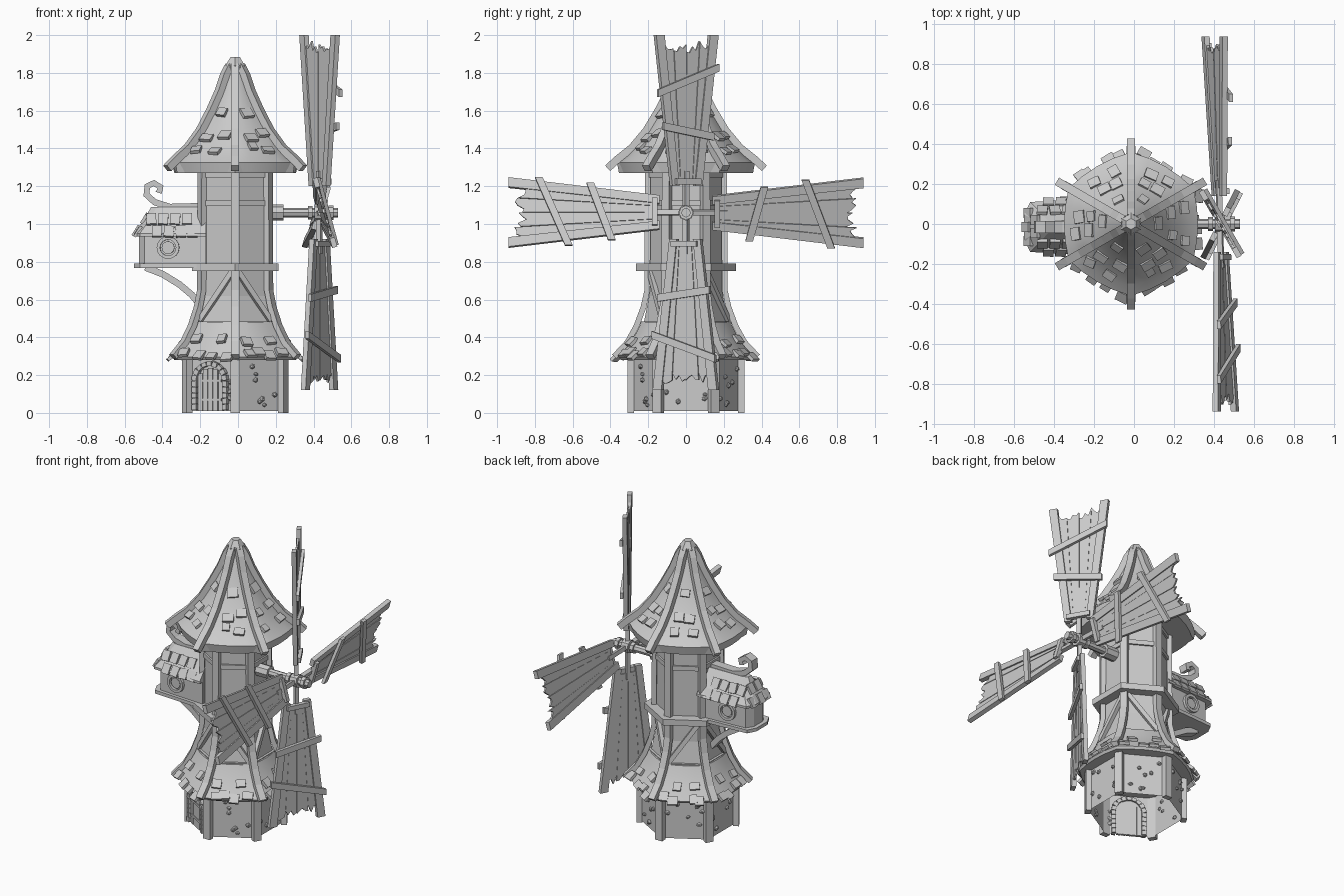
import bpy, bmesh, random
from math import radians, cos, sin, pi, atan2
from mathutils import Matrix, Vector as V

if "Cube" in bpy.data.objects:
    bpy.data.objects.remove(bpy.data.objects["Cube"])

random.seed(4)
CX = -0.015                                   # tower axis
C30 = cos(pi / 6)
CORNERS = [radians(30 + 60 * k) for k in range(6)]
FACES = [radians(60 * k) for k in range(6)]
rnd = random.uniform

def finish(name, bm, smooth=False):
    bmesh.ops.recalc_face_normals(bm, faces=bm.faces)
    me = bpy.data.meshes.new(name)
    bm.to_mesh(me)
    bm.free()
    ob = bpy.data.objects.new(name, me)
    bpy.context.collection.objects.link(ob)
    if smooth:
        bpy.ops.object.select_all(action='DESELECT')
        ob.select_set(True)
        bpy.context.view_layer.objects.active = ob
        bpy.ops.object.shade_smooth_by_angle(angle=radians(28))
    return ob

def box(bm, M, sx, sy, sz):
    bmesh.ops.create_cube(bm, size=1, matrix=M @ Matrix.Diagonal((sx, sy, sz, 1)))

def frame(a, r, z, s=0, pitch=0, roll=0):
    """Local x points outward, y along the wall, z up."""
    return (Matrix.Translation((CX, 0, 0)) @ Matrix.Rotation(a, 4, 'Z') @ Matrix.Translation((r, s, z))
            @ Matrix.Rotation(pitch, 4, 'Y') @ Matrix.Rotation(roll, 4, 'X'))

def loft(bm, rings, bottom=True, top=True):
    vs = [[bm.verts.new(p) for p in ring] for ring in rings]
    n = len(vs[0])
    for a, b in zip(vs, vs[1:]):
        for i in range(n):
            bm.faces.new((a[i], a[(i + 1) % n], b[(i + 1) % n], b[i]))
    if bottom:
        bm.faces.new(vs[0])
    if top:
        bm.faces.new(vs[-1])

def hexring(R, z, n=6, bulge=0):
    pts = []
    for i in range(n):
        a = pi / 6 + 2 * pi * i / n
        d = (a + pi / 6) % (pi / 3) - pi / 6
        r = R * (bulge + (1 - bulge) * C30 / cos(d))
        pts.append((CX + r * cos(a), r * sin(a), z))
    return pts

def sweep(bm, pts, side, w, t):
    """Rectangular bar along a path; w is measured along side."""
    pts = [V(p) for p in pts]
    side = V(side).normalized()
    rings = []
    for i, p in enumerate(pts):
        tan = (pts[min(i + 1, len(pts) - 1)] - pts[max(i - 1, 0)]).normalized()
        n = tan.cross(side).normalized() * t / 2
        s = side * w / 2
        rings.append([p + s + n, p - s + n, p - s - n, p + s - n])
    loft(bm, rings)

def ribs(name, prof, w, t):
    bm = bmesh.new()
    for a in CORNERS:
        sweep(bm, [(CX + r * cos(a), r * sin(a), z) for r, z in prof], (-sin(a), cos(a), 0), w, t)
    finish(name, bm)

def prism(bm, M, pts, d0, d1):
    loft(bm, [[M @ V((x, y, d)) for x, y in pts] for d in (d0, d1)])

def cyl(bm, M, r, depth, n=8):
    bmesh.ops.create_cone(bm, cap_ends=True, segments=n, radius1=r, radius2=r, depth=depth, matrix=M)

def at_height(prof, z):
    for (r0, z0), (r1, z1) in zip(prof, prof[1:]):
        if z0 <= z <= z1:
            return r0 + (r1 - r0) * (z - z0) / (z1 - z0), atan2(r1 - r0, z1 - z0)
    return prof[-1][0], 0

def shingles(name, prof, heights, size):
    bm = bmesh.new()
    for a in FACES:
        for z, count in heights:
            for j in range(count):
                zz = z + rnd(-.015, .015)
                r, th = at_height(prof, zz)
                s = ((j + .5) / count - .5 + rnd(-.12, .12)) * r * .85
                box(bm, frame(a, r * .935 + .006, zz, s, th - .2, rnd(-.15, .15)),
                    .018, size * rnd(.8, 1.25), size * rnd(.8, 1.1))
    finish(name, bm)

# tower walls, base open underneath
bm = bmesh.new()
loft(bm, [hexring(.29, .01), hexring(.29, .31)], bottom=False)
finish("base_wall", bm)
bm = bmesh.new()
loft(bm, [hexring(.235, .42), hexring(.195, .62), hexring(.195, 1.3)])
finish("shaft_wall", bm)

# flared skirt and main roof
skirt = [(.355, .295), (.305, .36), (.265, .42), (.235, .48)]
roof = [(.36, 1.325), (.315, 1.36), (.265, 1.41), (.20, 1.49), (.14, 1.59), (.09, 1.69), (.055, 1.78), (.03, 1.84)]
for name, prof, low in (("skirt_roof", skirt, (.345, .28)), ("main_roof", roof, (.345, 1.27))):
    bm = bmesh.new()
    loft(bm, [hexring(*low, 24, .5)] + [hexring(r, z, 24, .5) for r, z in prof])
    finish(name, bm, True)
bm = bmesh.new()
loft(bm, [hexring(.355, 1.27), hexring(.365, 1.325)])
finish("eave_fascia", bm)
shingles("roof_shingles", roof, [(1.4, 2), (1.47, 2), (1.6, 1)], .055)
shingles("skirt_shingles", skirt, [(.31, 4), (.38, 2)], .055)

# ribs, posts, belts
ribs("roof_ribs", [(.415, 1.295), (.36, 1.345), (.285, 1.405), (.21, 1.495), (.147, 1.6), (.095, 1.7), (.06, 1.79), (.03, 1.84)], .042, .04)
ribs("shaft_ribs", [(.38, .298), (.31, .373), (.262, .46), (.225, .56), (.205, .65), (.202, 1.3)], .045, .03)
ribs("base_posts", [(.293, 0), (.293, .29)], .05, .035)
bm = bmesh.new()
for R, z0, z1 in ((.265, .75, .79), (.24, .455, .485)):
    loft(bm, [hexring(R, z0), hexring(R, z1)])
finish("belts", bm)
bm = bmesh.new()
loft(bm, [hexring(.055, 1.825), hexring(.058, 1.84), hexring(.028, 1.885)])
finish("roof_cap", bm)

# panel timbers: one diagonal per face, rails above
bm = bmesh.new()
for k, a in enumerate(FACES):
    d = 1 if k % 2 else -1
    F = frame(a, 0, 0)
    sweep(bm, [F @ V((.2, .1 * d, .49)), F @ V((.172, -.085 * d, .75))], F.to_3x3() @ V((1, 0, 0)), .025, .028)
    for z in (1.11, 1.26):
        box(bm, frame(a, .17, z), .02, .19, .03)
finish("panel_timbers", bm)

# stones in the base
bm = bmesh.new()
for k, a in enumerate(FACES):
    for j in range(3 if k == 4 else 7):
        s = rnd(-.11, .11) if k != 4 else random.choice((-.118, .118))
        M = frame(a, .253, rnd(.04, .26), s, 0, rnd(-.4, .4))
        bmesh.ops.create_icosphere(bm, subdivisions=1, radius=1,
                                   matrix=M @ Matrix.Diagonal((.014, rnd(.012, .02), rnd(.01, .016), 1)))
finish("base_stones", bm)

# arched door on the front left face
bm = bmesh.new()
D = FACES[4]
for j in range(5):
    s = (j - 2) * .031
    top = .16 + (.078 ** 2 - s * s) ** .5
    box(bm, frame(D, .254, top / 2 + .005, s), .018, .027, top - .01)
for z in (.07, .17):
    box(bm, frame(D, .263, z), .012, .14, .014)
finish("door_planks", bm)
bm = bmesh.new()
for sgn in (-1, 1):
    for j in range(5):
        box(bm, frame(D, .258, .03 + j * .031, sgn * .093), .04, .026 * rnd(.85, 1.15), .028)
for j in range(9):
    t = pi * (j + .5) / 9
    box(bm, frame(D, .258, .17 + .09 * sin(t), .093 * cos(t), 0, t), .04, .024 * rnd(.9, 1.2), .028)
finish("door_arch_stones", bm)

# side oriel: floor, walls, hipped roof
YO = -.015
def plan(x1, y0, y1, z, x0=-.17):
    return [(x0, YO - y0, z), (x1 + .03, YO - y1, z), (x1, YO - y1 * .5, z),
            (x1, YO + y1 * .5, z), (x1 + .03, YO + y1, z), (x0, YO + y0, z)]
bm = bmesh.new()
loft(bm, [plan(-.525, .115, .095, .78), plan(-.525, .115, .095, .95)])
finish("oriel_walls", bm)
bm = bmesh.new()
loft(bm, [plan(-.55, .135, .115, .768), plan(-.55, .135, .115, .79)])
finish("oriel_floor", bm)
bm = bmesh.new()
loft(bm, [plan(-.55, .145, .125, .935), plan(-.55, .145, .125, .95), plan(-.50, .09, .075, 1.02), plan(-.46, .035, .03, 1.09)])
finish("oriel_roof", bm)
bm = bmesh.new()
for sgn in (-1, 1):
    for j in range(8):
        x = -.24 - .063 * (j % 4) - (.03 if j > 3 else 0)
        if x < -.47:
            continue
        yy, z = (.125, .96) if j < 4 else (.085, 1.025)
        box(bm, Matrix.Translation((x, YO + sgn * yy, z)) @ Matrix.Rotation(sgn * .55, 4, 'X')
            @ Matrix.Rotation(rnd(-.12, .12), 4, 'Y'), .052, .016, .065)
for y, x, z in ((-.07, -.53, .96), (0, -.54, .965), (.07, -.53, .96), (-.03, -.495, 1.03), (.035, -.495, 1.03)):
    box(bm, Matrix.Translation((x, YO + y, z)) @ Matrix.Rotation(.55, 4, 'Y'), .016, .05, .065)
finish("oriel_shingles", bm)

# round windows on both sides of the oriel
bm = bmesh.new()
for sgn in (-1, 1):
    M = (Matrix.Translation((-.37, YO + sgn * .106, .875)) @ Matrix.Rotation(sgn * .06, 4, 'Z')
         @ Matrix.Rotation(pi / 2, 4, 'X'))
    rings = [[M @ V((r * cos(i * pi / 8), r * sin(i * pi / 8), d)) for i in range(16)]
             for r, d in ((.042, -.015), (.06, -.015), (.06, .015), (.042, .015), (.042, -.015))]
    loft(bm, rings, False, False)
    cyl(bm, M, .034, .016, 12)
finish("oriel_windows", bm)

# ridge beam with curled end, and curved bracket underneath
bm = bmesh.new()
sweep(bm, [(-.17, YO, 1.095), (-.36, YO, 1.09), (-.44, YO, 1.115), (-.485, YO, 1.155), (-.48, YO, 1.2),
           (-.445, YO, 1.217), (-.41, YO, 1.195), (-.42, YO, 1.165)], (0, 1, 0), .06, .034)
finish("oriel_ridge_curl", bm)
bm = bmesh.new()
sweep(bm, [(-.49, YO, .77), (-.40, YO, .735), (-.31, YO, .68), (-.245, YO, .625), (-.19, YO, .56)], (0, 1, 0), .06, .035)
finish("oriel_bracket", bm)

# axle and hub
HUB = V((.43, 0, 1.06))
bm = bmesh.new()
for x0, x1, r in ((.14, .24, .042), (.2, .53, .025), (.37, .395, .036), (.405, .455, .042), (.48, .505, .038)):
    cyl(bm, Matrix.Translation(((x0 + x1) / 2, 0, HUB.z)) @ Matrix.Rotation(pi / 2, 4, 'Y'), r, x1 - x0)
finish("axle_hub", bm)

# four pitched sails: (pitch, lean, battens as (radius, slant))
SAILS = [("top", 30, 0, ((.43, -.06), (.70, .12))), ("front", 16, .03, ((.45, .12), (.70, .14))),
         ("bottom", 27, 0, ((.43, .045), (.71, -.11))), ("back", 16, -.03, ((.375, -.09), (.70, .12)))]
for k, (name, pitch, lean, battens) in enumerate(SAILS):
    c, s = cos(radians(pitch)), sin(radians(pitch))
    B = Matrix(((-s, lean, c, 0), (c, 0, s, 0), (0, 1, 0, 0), (0, 0, 0, 1)))   # width, radius, depth
    M = Matrix.Translation(HUB) @ Matrix.Rotation(k * pi / 2, 4, 'X') @ B
    half = lambda r: .07 + .095 * (r - .14) / .8
    bm = bmesh.new()
    for sgn in (-1, 1):
        pts = [(sgn * half(r) + d, r) for r, d in ((.14, -.022), (.14, .022), (.94, .026), (.94, -.026))]
        prism(bm, M, pts, -.012, .016)
    finish(name + "_sail_rails", bm)
    bm = bmesh.new()
    for j in range(4):
        f0, f1 = j / 2 - 1 + .008, j / 2 - .5 - .008
        pts = [(f0 * half(.18), .18), (f1 * half(.18), .18)]
        for i in range(5):
            f, r = f1 + (f0 - f1) * i / 4, rnd(.845, .91)
            pts.append((f * half(r), r))
        prism(bm, M, pts, -.006 + .002 * (j % 2), .006 + .002 * (j % 2))
    finish(name + "_sail_planks", bm)
    bm = bmesh.new()
    for r, d in battens:
        w = half(r) + .05
        q = d / .33 * w
        prism(bm, M, [(-w, r - q - .02), (w, r + q - .02), (w, r + q + .02), (-w, r - q + .02)], .014, .034)
    box(bm, M @ Matrix.Translation((0, .165, .018)), .15, .03, .03)
    box(bm, M @ Matrix.Translation((0, .12, 0)), .026, .2, .026)
    finish(name + "_sail_battens", bm)
